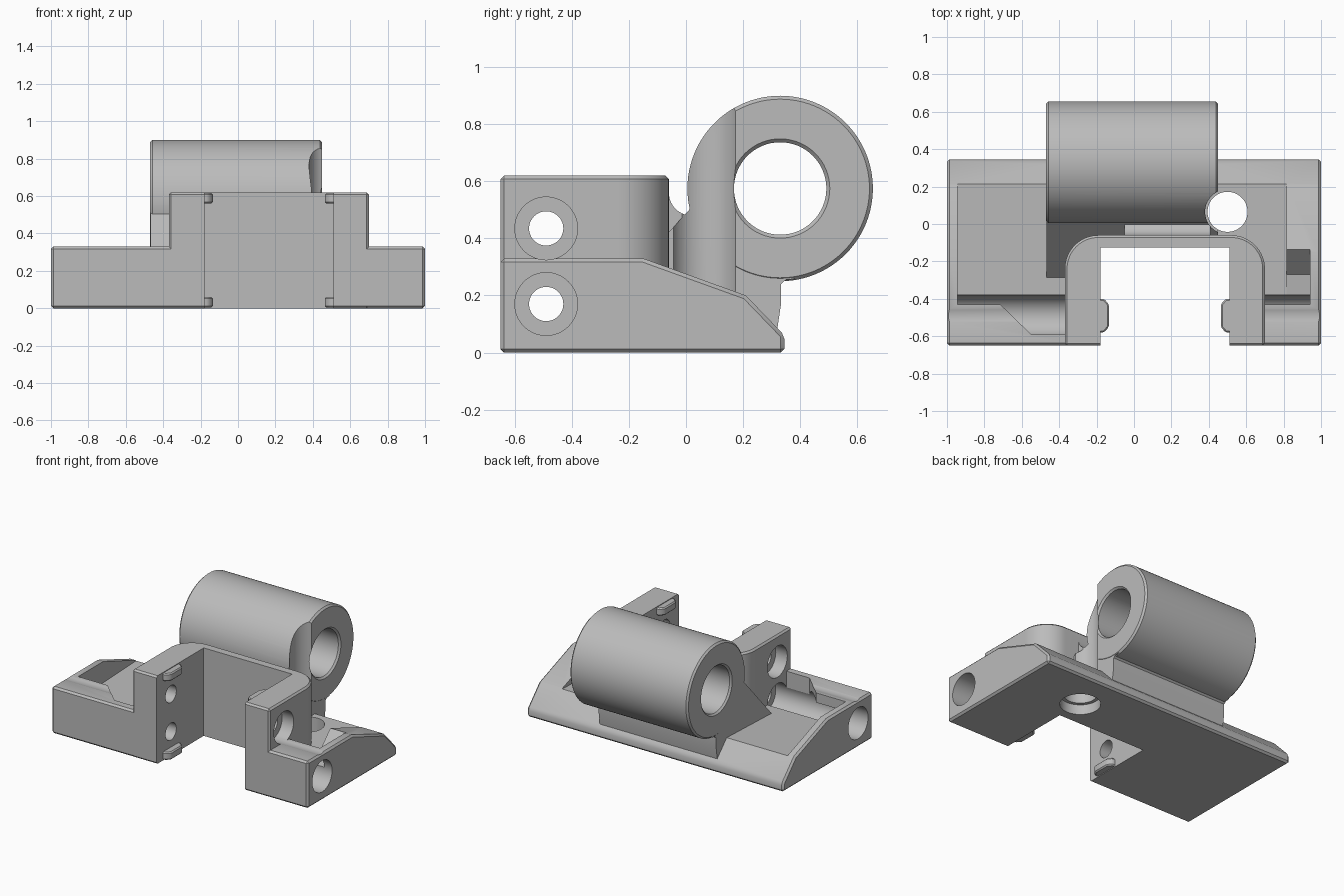
import bpy, bmesh, math
from mathutils import Vector

cube = bpy.data.objects.get("Cube")
if cube:
    bpy.data.objects.remove(cube, do_unlink=True)

grey = bpy.data.materials.new("plain grey")
grey.use_nodes = True
grey.diffuse_color = (0.5, 0.5, 0.5, 1)
grey.node_tree.nodes["Principled BSDF"].inputs["Base Color"].default_value = (0.5, 0.5, 0.5, 1)


def prism(name, points, axis, low, high):
    """Extrude a closed outline: 'x' takes (y, z) points, 'z' takes (x, y)."""
    bm = bmesh.new()
    place = (lambda p, d: (d, *p)) if axis == "x" else (lambda p, d: (*p, d))
    face = bm.faces.new([bm.verts.new(place(p, low)) for p in points])
    step = Vector((high - low, 0, 0)) if axis == "x" else Vector((0, 0, high - low))
    new = bmesh.ops.extrude_face_region(bm, geom=[face])["geom"]
    bmesh.ops.translate(bm, vec=step, verts=[v for v in new if isinstance(v, bmesh.types.BMVert)])
    bmesh.ops.recalc_face_normals(bm, faces=bm.faces)
    mesh = bpy.data.meshes.new(name)
    bm.to_mesh(mesh)
    bm.free()
    mesh.materials.append(grey)
    ob = bpy.data.objects.new(name, mesh)
    bpy.context.collection.objects.link(ob)
    return ob


def arc(cx, cy, r, start, end, count):
    angles = [math.radians(start + (end - start) * i / count) for i in range(count + 1)]
    return [(cx + r * math.cos(a), cy + r * math.sin(a)) for a in angles]


def rod(name, center, r, axis, low, high, sides=64):
    return prism(name, arc(*center, r, 0, 360, sides)[:-1], axis, low, high)


def box(name, x0, x1, y0, y1, z0, z1):
    return prism(name, [(x0, y0), (x1, y0), (x1, y1), (x0, y1)], "z", z0, z1)


def apply(ob, mod):
    bpy.context.view_layer.objects.active = ob
    bpy.ops.object.modifier_apply(modifier=mod.name)


def combine(ob, other, operation="DIFFERENCE"):
    mod = ob.modifiers.new("combine", "BOOLEAN")
    mod.operation, mod.solver, mod.object = operation, "EXACT", other
    other.hide_render = True
    apply(ob, mod)
    bpy.data.objects.remove(other, do_unlink=True)


def chamfer(ob, width):
    mod = ob.modifiers.new("chamfer", "BEVEL")
    mod.width, mod.segments, mod.limit_method = width, 1, "ANGLE"
    mod.angle_limit = math.radians(40)
    apply(ob, mod)


# Base with sloped back
base = prism("bracket_body", [(-.65, 0), (-.65, .33), (-.15, .33), (.21, .2), (.345, .06), (.345, 0)],
             "x", -1, 1)
chamfer(base, .013)

# Open pocket behind the front rail, with a narrower ramped bay on the left
combine(base, prism("pocket", [(-.43, .17), (.22, .195), (.5, .2), (.5, .6), (-.43, .6)], "x", -.945, .815))
combine(base, prism("ramped_bay", [(-.43, .17), (-.27, .19), (-.13, .33), (-.13, .6), (-.43, .6)],
                    "x", .8, .94))
combine(base, prism("tool_relief", [(-.3, -.59), (-.55, -.59), (-.72, -.425), (-.72, -.4), (-.3, -.4)],
                    "z", .17, .6))

# U-shaped upright block with rounded back corners
outline = [(-.37, -.65), (.70, -.65)] + arc(.52, -.24, .18, 0, 90, 16) + arc(-.19, -.24, .18, 90, 180, 16)
block = prism("upright_block", outline, "z", 0, .62)
chamfer(block, .012)

# Barrel with its through bore
barrel = rod("barrel", (.33, .575), .325, "x", -.47, .45, 96)
combine(barrel, rod("bore", (.33, .575), .162, "x", -1, 1))
chamfer(barrel, .012)

# Sloped foot that carries the barrel
foot = prism("barrel_foot", [(-.29, .1), (-.29, .17), (.02, .51), (.1, .42), (.33, .36), (.38, .258),
                             (.35, .255), (.333, .24), (.333, .17), (.315, .05), (0, .05)],
             "x", -.468, .448)

# Concave web between upright block and barrel
web = prism("web", [(-.09, .3), (-.09, .58)] + arc(.02, .56, .08, 180, 270, 10) + [(.06, .48), (.06, .3)],
            "x", -.05, .41)

for part in (block, foot, web, barrel):
    combine(base, part, "UNION")

# Front channel
combine(base, box("channel", -.18, .51, -1, -.125, -.5, 1))

# Vertical fixing hole, its clearance and underside recess
combine(base, rod("clearance", (.5, .065), .12, "z", .2, 1.5))
combine(base, rod("fixing_hole", (.5, .065), .107, "z", -.5, .5))
combine(base, rod("recess", (.5, .065), .13, "z", -.5, .07))

# Cross screw holes with counterbores from both sides
for z in (.435, .17):
    combine(base, rod("screw_hole", (-.49, z), .06, "x", -1.5, 1.5, 48))
    combine(base, rod("counterbore", (-.49, z), .11, "x", .61, 1.5))
    combine(base, rod("counterbore", (-.49, z), .11, "x", -1.5, -.28))

# Locating tabs at top and bottom of the channel walls
for wall, inward in ((-.18, 1), (.51, -1)):
    for label, low, high in (("lower", .005, .06), ("upper", .56, .615)):
        shape = [(-.02, -.58), (.02, -.58), (.046, -.55), (.046, -.43), (.02, -.4), (-.02, -.4)]
        tab = prism("tab", [(wall + inward * x, y) for x, y in shape], "z", low, high)
        tab.name = f"{label}_{'right' if inward > 0 else 'left'}_tab"
        chamfer(tab, .008)

# Smooth the round surfaces while keeping edges crisp
for ob in bpy.context.scene.objects:
    ob.select_set(ob.type == "MESH")
bpy.context.view_layer.objects.active = base
bpy.ops.object.shade_smooth_by_angle(angle=math.radians(25))
